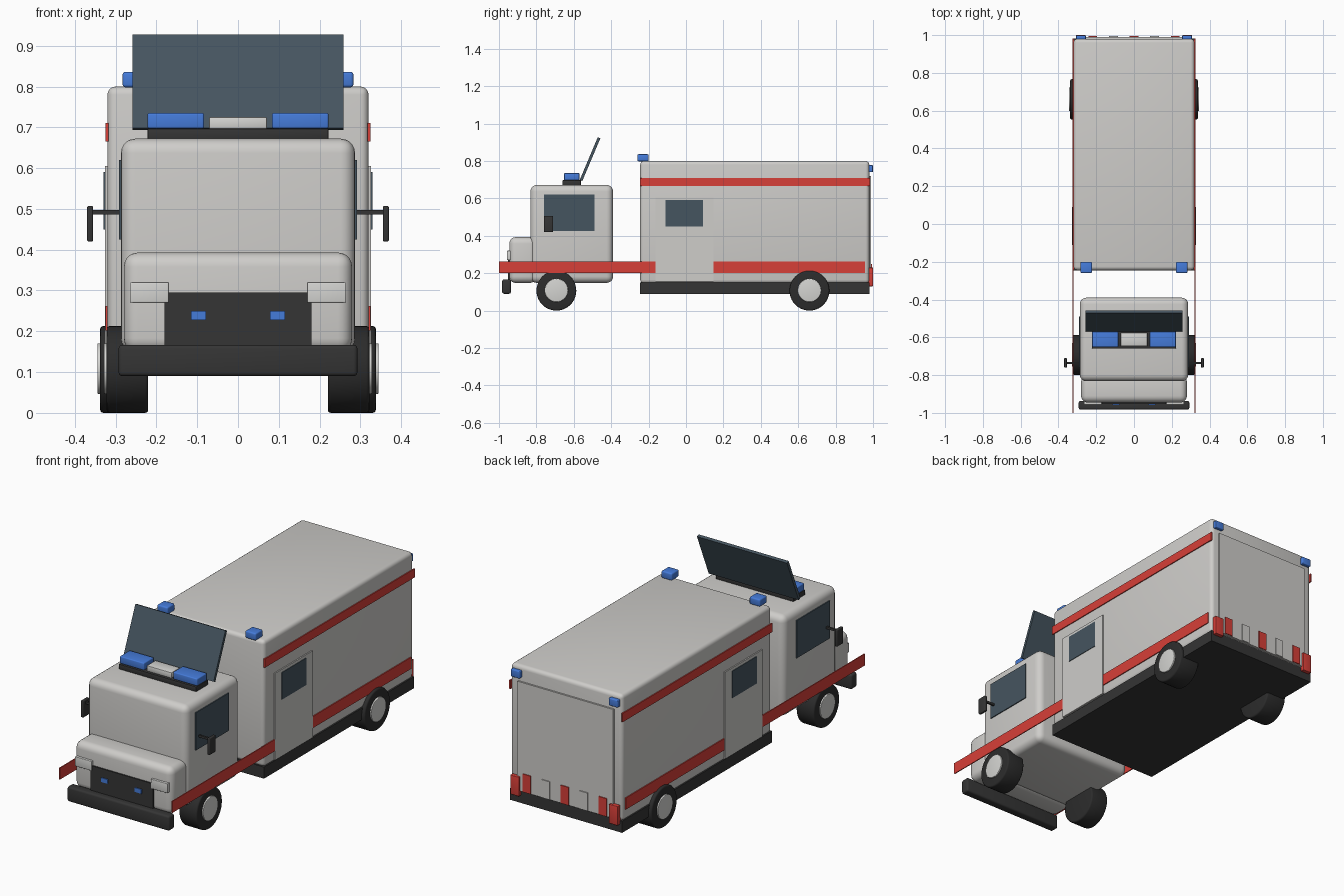
import bpy, bmesh, math
from mathutils import Matrix

if "Cube" in bpy.data.objects:
    bpy.data.objects.remove(bpy.data.objects["Cube"])


def material(name, rgb):
    m = bpy.data.materials.new(name)
    m.diffuse_color = (*rgb, 1)
    m.use_nodes = True
    m.node_tree.nodes["Principled BSDF"].inputs["Base Color"].default_value = m.diffuse_color
    return m


BODY = material("body_white", (0.62, 0.61, 0.59))
LIGHT = material("lamp_white", (0.66, 0.66, 0.64))
RED = material("stripe_red", (0.68, 0.05, 0.04))
BLUE = material("beacon_blue", (0.06, 0.20, 0.70))
GLASS = material("dark_glass", (0.06, 0.09, 0.115))
DARK = material("trim_black", (0.035, 0.035, 0.035))
TYRE = material("tyre_black", (0.025, 0.025, 0.025))


def finish(bm, name, mat):
    bmesh.ops.recalc_face_normals(bm, faces=bm.faces)
    me = bpy.data.meshes.new(name)
    bm.to_mesh(me)
    bm.free()
    me.materials.append(mat)
    ob = bpy.data.objects.new(name, me)
    bpy.context.collection.objects.link(ob)
    bpy.ops.object.select_all(action='DESELECT')
    ob.select_set(True)
    bpy.context.view_layer.objects.active = ob
    bpy.ops.object.shade_smooth_by_angle(angle=math.radians(35))
    return ob


def box(name, mat, x, y, z, bevel=0, segments=4):
    """Box from (min, max) ranges with optionally rounded edges."""
    bm = bmesh.new()
    bmesh.ops.create_cube(bm, size=1)
    for v in bm.verts:
        v.co = [(r[0] + r[1]) / 2 + c * (r[1] - r[0]) for r, c in zip((x, y, z), v.co)]
    if bevel:
        bmesh.ops.bevel(bm, geom=bm.edges[:], offset=bevel, segments=segments,
                        profile=0.5, affect='EDGES')
    return finish(bm, name, mat)


def pair(name, mat, x, y, z, bevel=0, segments=3):
    """The same box on the right and on the left."""
    box(name + "_right", mat, x, y, z, bevel, segments)
    box(name + "_left", mat, (-x[1], -x[0]), y, z, bevel, segments)


def disc(name, mat, r, x0, x1, y, z, bevel):
    """Cylinder along x with rounded rims."""
    bm = bmesh.new()
    bmesh.ops.create_cone(bm, cap_ends=True, segments=40, radius1=r, radius2=r, depth=abs(x1 - x0))
    rims = [e for e in bm.edges if abs(e.verts[0].co.z - e.verts[1].co.z) < 1e-5]
    bmesh.ops.bevel(bm, geom=rims, offset=bevel, segments=3, profile=0.5, affect='EDGES')
    bm.transform(Matrix.Translation(((x0 + x1) / 2, y, z)) @ Matrix.Rotation(math.pi / 2, 4, 'Y'))
    return finish(bm, name, mat)


# main bodies
box("rear_body", BODY, (-0.32, 0.32), (-0.245, 0.98), (0.145, 0.80), 0.02)
box("body_skirt", DARK, (-0.321, 0.321), (-0.246, 0.981), (0.09, 0.15))
box("cab", BODY, (-0.287, 0.287), (-0.832, -0.39), (0.148, 0.672), 0.035, 5)
box("hood", BODY, (-0.28, 0.28), (-0.945, -0.80), (0.148, 0.393), 0.035, 5)

# nose details
box("bumper", DARK, (-0.293, 0.293), (-0.983, -0.936), (0.09, 0.167), 0.01, 3)
box("grille", DARK, (-0.18, 0.18), (-0.952, -0.94), (0.16, 0.295))
pair("headlight", LIGHT, (0.17, 0.265), (-0.957, -0.93), (0.27, 0.32), 0.003)
pair("grille_beacon", BLUE, (0.078, 0.115), (-0.957, -0.945), (0.228, 0.25))

# cab glass: side windows and the raised tilted pane
pair("cab_window", GLASS, (0.284, 0.292), (-0.76, -0.49), (0.425, 0.62))
pane = box("windshield", GLASS, (-0.258, 0.258), (-0.0075, 0.0075), (-0.124, 0.124))
pane.data.transform(Matrix.Translation((0, -0.513, 0.81)) @ Matrix.Rotation(-0.40, 4, 'X'))

# side mirrors
pair("mirror", DARK, (0.355, 0.37), (-0.76, -0.71), (0.42, 0.507), 0.004)
pair("mirror_arm", DARK, (0.28, 0.36), (-0.74, -0.73), (0.486, 0.497))

# roof light bar
box("light_bar_base", DARK, (-0.222, 0.222), (-0.66, -0.562), (0.668, 0.697), 0.003, 2)
pair("light_bar_beacon", BLUE, (0.083, 0.222), (-0.652, -0.57), (0.697, 0.735), 0.005)
box("light_bar_center", LIGHT, (-0.071, 0.071), (-0.647, -0.575), (0.695, 0.725), 0.004, 2)

# corner beacons
pair("front_corner_beacon", BLUE, (0.222, 0.283), (-0.26, -0.2), (0.798, 0.836), 0.007)
pair("rear_corner_beacon", BLUE, (0.255, 0.307), (0.975, 0.999), (0.74, 0.778), 0.004)

# stripes and side doors
pair("upper_stripe", RED, (0.318, 0.325), (-0.245, 0.983), (0.665, 0.71))
pair("lower_stripe", RED, (0.320, 0.325), (-1.0, 0.957), (0.202, 0.262))
pair("side_door", BODY, (0.317, 0.3265), (-0.162, 0.147), (0.155, 0.605))
pair("side_door_window", GLASS, (0.322, 0.3295), (-0.11, 0.09), (0.45, 0.59))

# rear door with alternating marker plates and tail lights
box("rear_door", BODY, (-0.275, 0.275), (0.975, 0.989), (0.155, 0.72))
for i in range(5):
    cx = (i - 2) * 0.109
    box(f"rear_marker_{i + 1}", BODY if i % 2 else RED, (cx - 0.023, cx + 0.023),
        (0.986, 0.994), (0.157, 0.25))
pair("tail_light", RED, (0.258, 0.308), (0.975, 1.0), (0.13, 0.23), 0.003)

# wheels
for label, y, x0, x1 in (("front", -0.693, 0.22, 0.322), ("rear", 0.66, 0.222, 0.338)):
    for side, s in (("right", 1), ("left", -1)):
        disc(f"{label}_tyre_{side}", TYRE, 0.1065, s * x0, s * x1, y, 0.1065, 0.008)
        disc(f"{label}_hub_{side}", LIGHT, 0.062, s * (x1 - 0.02), s * (x1 + 0.007), y, 0.1085, 0.003)
